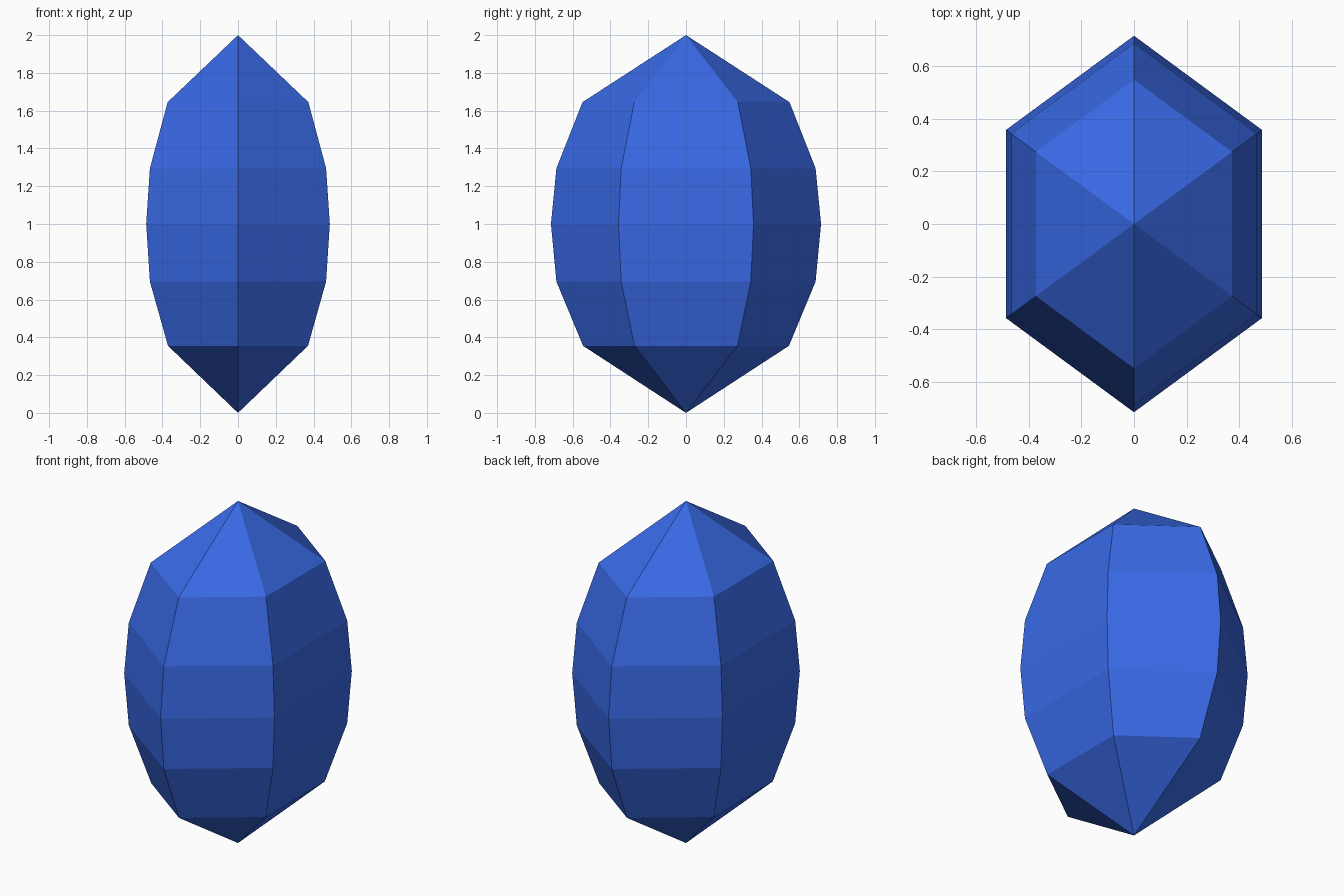
import bpy, bmesh, math

if "Cube" in bpy.data.objects:
    bpy.data.objects.remove(bpy.data.objects["Cube"])

# Gem: stacked six-sided rings closed by a point at each end
RINGS = [(0.355, 0.545), (0.695, 0.686), (1.0, 0.715), (1.295, 0.686), (1.645, 0.548)]
SIDES = 6
SQUASH = 0.785  # narrower in x than a regular hexagon

bm = bmesh.new()
bottom = bm.verts.new((0, 0, 0))
top = bm.verts.new((0, 0, 2))
loops = []
for z, r in RINGS:
    angles = [math.pi / 2 + i * math.tau / SIDES for i in range(SIDES)]
    loops.append([bm.verts.new((SQUASH * r * math.cos(a), r * math.sin(a), z)) for a in angles])

for i in range(SIDES):
    j = (i + 1) % SIDES
    bm.faces.new((bottom, loops[0][j], loops[0][i]))
    for low, high in zip(loops, loops[1:]):
        bm.faces.new((low[i], low[j], high[j], high[i]))
    bm.faces.new((loops[-1][i], loops[-1][j], top))
bmesh.ops.recalc_face_normals(bm, faces=bm.faces[:])

mesh = bpy.data.meshes.new("gem")
bm.to_mesh(mesh)
bm.free()
gem = bpy.data.objects.new("gem", mesh)
bpy.context.collection.objects.link(gem)

# Blue material
blue = bpy.data.materials.new("blue")
blue.diffuse_color = (0.04, 0.14, 0.78, 1)
blue.use_nodes = True
blue.node_tree.nodes["Principled BSDF"].inputs["Base Color"].default_value = blue.diffuse_color
mesh.materials.append(blue)
